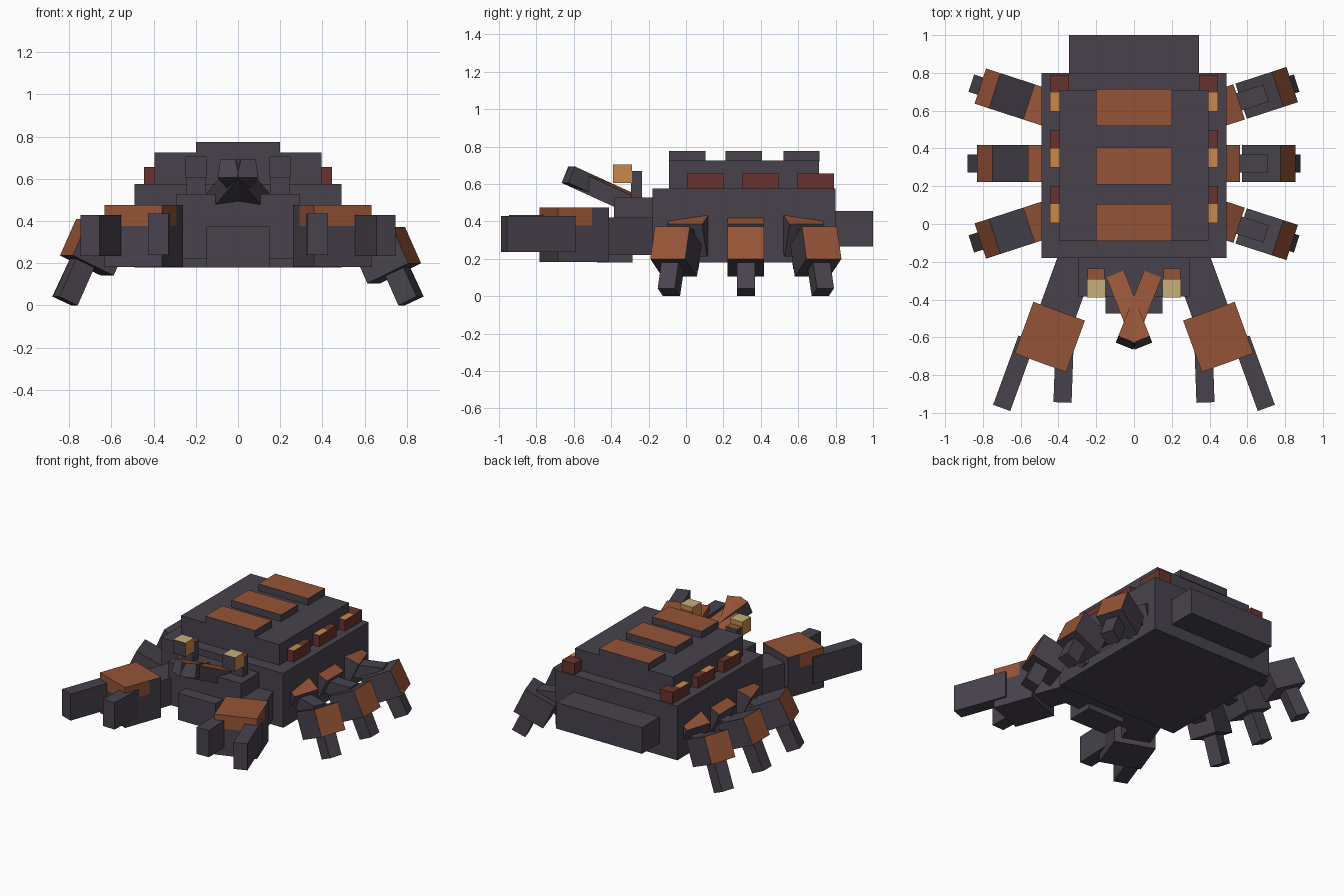
import bpy, bmesh, math
from mathutils import Matrix, Vector

cube = bpy.data.objects.get("Cube")
if cube:
    bpy.data.objects.remove(cube, do_unlink=True)


def material(name, rgb):
    m = bpy.data.materials.new(name)
    m.use_nodes = True
    m.diffuse_color = (*rgb, 1)
    m.node_tree.nodes["Principled BSDF"].inputs["Base Color"].default_value = (*rgb, 1)
    return m


SLATE, RUST, RED, AMBER, CREAM = range(5)
MATS = [material("slate", (0.065, 0.055, 0.073)),
        material("rust_orange", (0.30, 0.088, 0.038)),
        material("dark_red", (0.14, 0.034, 0.028)),
        material("amber", (0.60, 0.25, 0.068)),
        material("cream_yellow", (0.57, 0.44, 0.20))]


def box(name, lo, hi, xf=Matrix(), rule=None, cuts=()):
    """Box between two corners; cuts are (point, normal) planes, and
    rule(normal, centre) picks each face's colour before xf is applied."""
    lo, hi = Vector(lo), Vector(hi)
    bm = bmesh.new()
    bmesh.ops.create_cube(bm, size=1)
    for v in bm.verts:
        v.co = (lo + hi) / 2 + v.co * (hi - lo)
    for co, no in cuts:
        bmesh.ops.bisect_plane(bm, geom=bm.verts[:] + bm.edges[:] + bm.faces[:],
                               plane_co=co, plane_no=no)
    bm.normal_update()
    for f in bm.faces:
        f.material_index = rule(f.normal, f.calc_center_median()) if rule else SLATE
    bm.transform(xf)
    bmesh.ops.recalc_face_normals(bm, faces=bm.faces[:])
    me = bpy.data.meshes.new(name)
    bm.to_mesh(me)
    bm.free()
    for m in MATS:
        me.materials.append(m)
    ob = bpy.data.objects.new(name, me)
    bpy.context.collection.objects.link(ob)
    return ob


def rot(deg, axis):
    return Matrix.Rotation(math.radians(deg), 4, axis)


def move(x, y, z):
    return Matrix.Translation((x, y, z))


def top_rust(n, c):
    return RUST if n.z > 0.9 else SLATE


def outer_rust(n, c):
    return RUST if n.x > 0.9 else SLATE


def eye_rule(n, c):
    if n.z > 0.9:
        return CREAM
    return SLATE if n.y < -0.9 else AMBER


def claw_rule(n, c):
    painted = n.z > 0.9 or (c.z > 0.377 and c.y < 0.05 and n.z > -0.5)
    return RUST if painted else SLATE


# Body, shell, tail, head and mouth
box("body", (-0.49, -0.18, 0.18), (0.49, 0.80, 0.575))
box("upper_shell", (-0.395, -0.09, 0.57), (0.395, 0.71, 0.725))
box("tail", (-0.345, 0.79, 0.265), (0.345, 1.0, 0.455))
box("head", (-0.295, -0.385, 0.22), (0.295, -0.17, 0.528))
box("mouth", (-0.15, -0.475, 0.18), (0.15, -0.285, 0.375))

# Back plates
for i, y in enumerate((-0.09, 0.21, 0.52)):
    box(f"back_plate_{i + 1}", (-0.2, y, 0.72), (0.2, y + 0.195, 0.775), rule=top_rust)

for side, s in (("left", 1), ("right", -1)):
    flip = Matrix.Diagonal((s, 1, 1, 1))

    # Shell studs, amber on the front half of the top
    for i, y in enumerate((0.005, 0.3, 0.595)):
        mid = y + 0.1
        box(f"{side}_stud_{i + 1}", (0.345, y, 0.57), (0.445, y + 0.195, 0.656), flip,
            lambda n, c: AMBER if n.z > 0.9 and c.y < mid else RED,
            [((0, mid, 0), (0, 1, 0))])

    # Eyes on stalks
    box(f"{side}_eye_stalk", (0.155, -0.295, 0.52), (0.245, -0.235, 0.67), flip, top_rust)
    box(f"{side}_eye", (0.15, -0.39, 0.605), (0.25, -0.29, 0.705), flip, eye_rule)

    # Antennae, crossing in front of the face
    box(f"{side}_antenna", (-0.05, -0.405, -0.095), (0.05, 0, 0),
        flip @ move(0.1, -0.265, 0.535) @ rot(-21.5, 'Z') @ rot(-23, 'X'), top_rust)

    # Pincer arm, claw block and two fingers
    yaw = rot(20, 'Z')
    box(f"{side}_pincer_arm", (-0.1, -0.45, 0.22), (0.1, 0.08, 0.42),
        flip @ move(0.3, -0.18, 0) @ yaw)
    box(f"{side}_claw", (-0.145, -0.145, 0.182), (0.145, 0.145, 0.475),
        flip @ move(0.446, -0.598, 0) @ yaw, claw_rule,
        [((0, 0, 0.377), (0, 0, 1)), ((0, 0.05, 0), (0, 1, 0))])
    box(f"{side}_outer_finger", (-0.048, -0.39, 0.235), (0.048, 0, 0.428),
        flip @ move(0.567, -0.607, 0) @ yaw)
    box(f"{side}_inner_finger", (-0.048, -0.30, 0.24), (0.048, 0, 0.435),
        flip @ move(0.368, -0.645, 0) @ rot(2, 'Z'))

    # Walking legs, fanned front to back; the right knees sit slightly higher
    dx, dz = (0, 0) if s > 0 else (-0.025, 0.037)
    tilt = rot(-25, 'Y')
    for place, y, turn in (("front", 0.015, -18), ("middle", 0.32, 0), ("rear", 0.625, 18)):
        fan = flip @ move(0.49, y, 0) @ rot(turn, 'Z') @ move(-0.49, 0, 0)
        name = f"{side}_{place}"
        box(f"{name}_hip", (-0.16, -0.098, -0.19), (0, 0.098, 0),
            fan @ move(0.56, 0, 0.385) @ rot(25, 'Y'), top_rust)
        box(f"{name}_upper_leg", (0.45, -0.048, 0.263 - dz), (0.71 + dx, 0.048, 0.357 - dz), fan)
        box(f"{name}_knee", (-0.225, -0.098, -0.19), (0, 0.098, 0),
            fan @ move(0.775 + dx, 0, 0.372 + dz) @ tilt, outer_rust)
        box(f"{name}_foot", (-0.05, -0.048, 0), (0.05, 0.048, 0.25),
            fan @ move(0.835, 0, 0.021) @ tilt)
